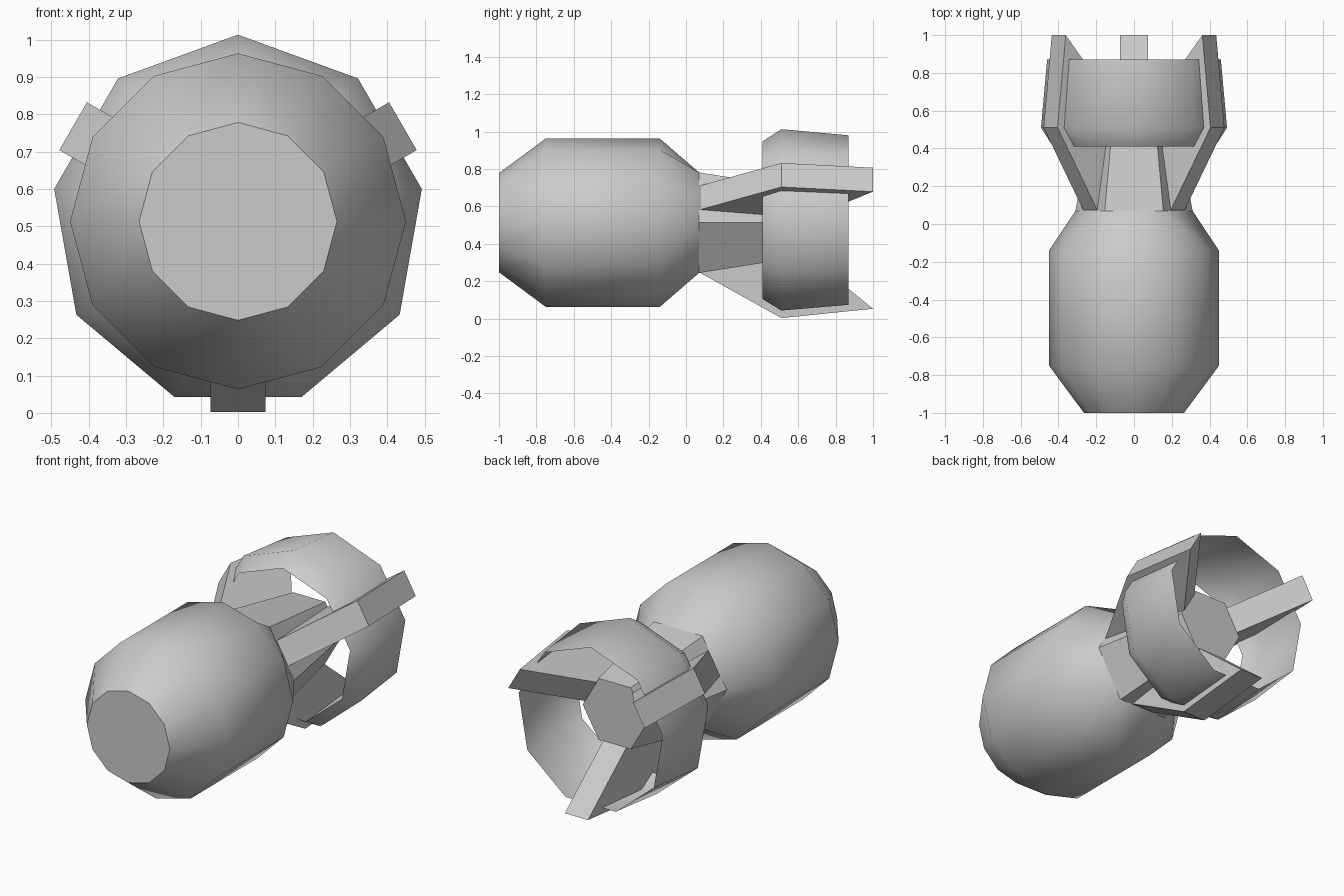
import bpy, bmesh
from math import sin, cos, pi, radians
from mathutils import Vector

if "Cube" in bpy.data.objects:
    bpy.data.objects.remove(bpy.data.objects["Cube"])

CZ = 0.513  # height of the long axis


def polar(y, r, deg, side=0.0):
    """Point at radius r and angle deg around the axis, shifted sideways."""
    a = radians(deg)
    return Vector((r * cos(a) - side * sin(a), y, CZ + r * sin(a) + side * cos(a)))


def finish(bm, name, angle=46):
    bmesh.ops.recalc_face_normals(bm, faces=bm.faces[:])
    me = bpy.data.meshes.new(name)
    bm.to_mesh(me)
    bm.free()
    ob = bpy.data.objects.new(name, me)
    bpy.context.collection.objects.link(ob)
    bpy.ops.object.select_all(action='DESELECT')
    ob.select_set(True)
    bpy.context.view_layer.objects.active = ob
    bpy.ops.object.shade_smooth_by_angle(angle=radians(angle))
    return ob


def tube(name, profile, sides, start, caps=True):
    """Loft (y, r_even, r_odd) sections into a faceted tube along y."""
    bm = bmesh.new()
    rings = [[bm.verts.new(polar(y, r1 if i % 2 else r0, start + 360 * i / sides))
              for i in range(sides)] for y, r0, r1 in profile]
    for a, b in zip(rings, rings[1:]):
        for i in range(sides):
            j = (i + 1) % sides
            bm.faces.new((a[i], a[j], b[j], b[i]))
    if caps:
        bm.faces.new(rings[0])
        bm.faces.new(rings[-1])
    return finish(bm, name)


# Body: twelve sides, its rear end narrowing to a hexagon
HEX = 0.31
tube("body", [(-1.0, 0.265, 0.265), (-0.75, 0.45, 0.45), (-0.14, 0.45, 0.45),
              (0.07, HEX, HEX * cos(pi / 6))], 12, 0)

# Tapered hexagonal tail hub
tube("tail_hub", [(0.07, HEX, HEX), (0.65, 0.205, 0.205)], 6, 0)

# Nine-sided open tail ring
tube("tail_ring", [(0.41, 0.435, 0.435), (0.51, 0.5, 0.5), (0.87, 0.467, 0.467)],
     9, 90, caps=False)

# Three bar fins with a sloped inner rear edge
FIN = [(0.07, 0.265), (0.51, 0.51), (1.0, 0.46), (0.65, 0.175)]
for n, deg in enumerate((30, 150, 270)):
    bm = bmesh.new()
    left = [bm.verts.new(polar(y, r, deg, -0.074)) for y, r in FIN]
    right = [bm.verts.new(polar(y, r, deg, 0.074)) for y, r in FIN]
    bm.faces.new(left)
    bm.faces.new(right)
    for i in range(4):
        j = (i + 1) % 4
        bm.faces.new((left[i], left[j], right[j], right[i]))
    finish(bm, f"tail_fin_{n + 1}", 25)
